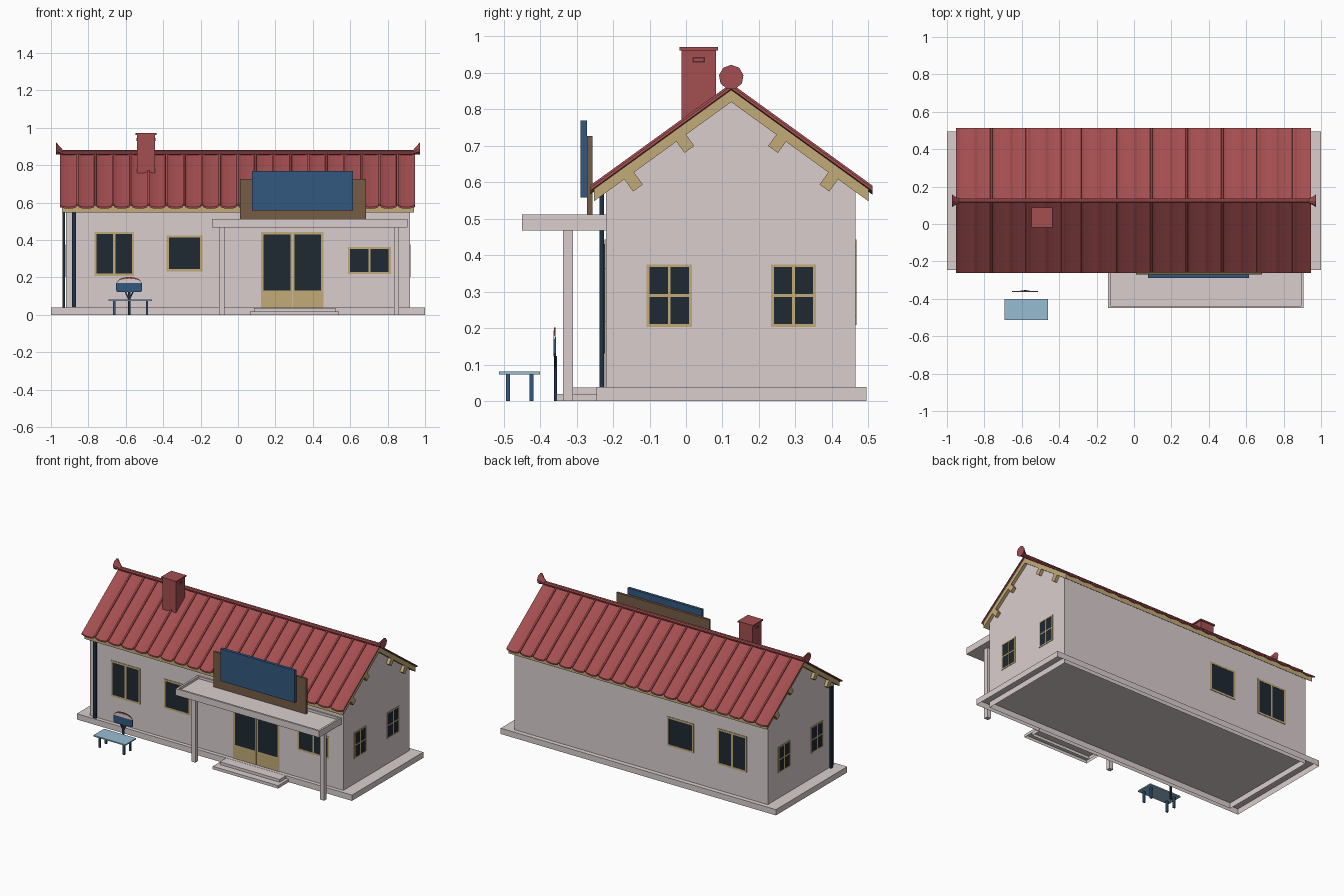
import bpy, bmesh, math
from mathutils import Vector, Matrix

if "Cube" in bpy.data.objects:
    bpy.data.objects.remove(bpy.data.objects["Cube"])


def material(name, r, g, b):
    m = bpy.data.materials.new(name)
    lin = [((c / 255 + 0.055) / 1.055) ** 2.4 for c in (r, g, b)]
    m.diffuse_color = (*lin, 1)
    m.use_nodes = True
    m.node_tree.nodes["Principled BSDF"].inputs["Base Color"].default_value = m.diffuse_color
    return m


STONE = material("pale stone", 218, 206, 206)
RED = material("tile red", 164, 78, 80)
TAN = material("tan wood", 194, 171, 120)
GLASS = material("dark glass", 30, 40, 50)
BLUE = material("sign blue", 50, 88, 126)
BROWN = material("brown board", 118, 92, 69)
SKY = material("light blue", 150, 189, 211)
NAVY = material("navy pipe", 30, 48, 70)
MAROON = material("dark slot", 90, 40, 44)


def finish(name, bm, mat, open_bottom=False):
    bmesh.ops.recalc_face_normals(bm, faces=bm.faces)
    if open_bottom:
        bmesh.ops.delete(bm, geom=[f for f in bm.faces if f.normal.z < -0.9], context="FACES")
    me = bpy.data.meshes.new(name)
    bm.to_mesh(me)
    bm.free()
    me.materials.append(mat)
    ob = bpy.data.objects.new(name, me)
    bpy.context.collection.objects.link(ob)
    return ob


def add_box(bm, x0, x1, y0, y1, z0, z1):
    mid = Vector(((x0 + x1) / 2, (y0 + y1) / 2, (z0 + z1) / 2))
    size = (abs(x1 - x0), abs(y1 - y0), abs(z1 - z0), 1)
    bmesh.ops.create_cube(bm, size=1, matrix=Matrix.Translation(mid) @ Matrix.Diagonal(size))


def boxes(name, mat, *dims, open_bottom=False):
    bm = bmesh.new()
    for d in dims:
        add_box(bm, *d)
    return finish(name, bm, mat, open_bottom)


def prism(name, mat, pts, axis, a, b, open_bottom=False):
    """Extrude a profile along x (points are y,z) or y (points are x,z)."""
    bm = bmesh.new()
    place = (lambda p: (a, p[0], p[1])) if axis == "x" else (lambda p: (p[0], a, p[1]))
    f = bm.faces.new([bm.verts.new(place(p)) for p in pts])
    ext = bmesh.ops.extrude_face_region(bm, geom=[f], use_keep_orig=True)["geom"]
    move = Vector((b - a, 0, 0)) if axis == "x" else Vector((0, b - a, 0))
    bmesh.ops.translate(bm, vec=move, verts=[v for v in ext if isinstance(v, bmesh.types.BMVert)])
    return finish(name, bm, mat, open_bottom)


# House dimensions
WX, Y0, Y1, RY, SLOPE = 0.92, -0.22, 0.465, 0.124, 0.723


def roof_z(y, top):
    return top - SLOPE * abs(y - RY)


# Walls with gables, plinth and steps, all open underneath
prism("house_walls", STONE, [(Y0, 0.001), (Y1, 0.001), (Y1, roof_z(Y1, 0.83)), (RY, 0.83),
                             (Y0, roof_z(Y0, 0.83))], "x", -WX, WX, True)
boxes("plinth", STONE, (-1, 1, -0.245, 0.495, 0, 0.038), open_bottom=True)
boxes("steps", STONE, (0.065, 0.54, -0.355, -0.245, 0, 0.019),
      (0.085, 0.52, -0.31, -0.24, 0, 0.037), open_bottom=True)

# Wooden roof underlay
EA, EB = -0.252, 0.50
prism("roof_boards", TAN, [(EA, roof_z(EA, 0.853)), (RY, 0.853), (EB, roof_z(EB, 0.853)),
                           (EB, roof_z(EB, 0.82)), (RY, 0.82), (EA, roof_z(EA, 0.82))],
      "x", -0.94, 0.94)

# Tile roof: sagging panels with narrow ribs between, swept down each slope
panel = [(0.006, 0.009), (0.02, 0.003), (0.0475, 0), (0.075, 0.003), (0.089, 0.009)]
rib = [(0.09, 0.016), (0.1, 0.016)]
xs = [(-0.953 + i * 0.095 + u, h) for i in range(20) for u, h in panel + rib][:-2]
xs = [(-0.953, 0.01)] + xs + [(0.947, 0.01)]
bm = bmesh.new()
for ye in (-0.262, 0.512):
    rows = []
    for y, lift in ((RY, 1), (ye, 1), (ye, 0), (RY, 0)):
        rows.append([bm.verts.new((x, y, roof_z(y, 0.846 + h + lift * 0.009))) for x, h in xs])
    for r in range(3):
        for i in range(len(xs) - 1):
            bm.faces.new((rows[r][i], rows[r][i + 1], rows[r + 1][i + 1], rows[r + 1][i]))
    for i in (0, -1):
        bm.faces.new([row[i] for row in rows])
finish("roof_tiles", bm, RED)

# Ridge cap with flared ends
bm = bmesh.new()


def ring(x, z, r):
    return [bm.verts.new((x, RY + r * math.sin(k * math.tau / 9), z + r * math.cos(k * math.tau / 9)))
            for k in range(9)]


rings = [ring(*s) for s in ((-0.972, 0.888, 0.034), (-0.958, 0.881, 0.024), (-0.935, 0.867, 0.013),
                            (0.935, 0.867, 0.013), (0.958, 0.881, 0.024), (0.972, 0.888, 0.034))]
for p, q in zip(rings, rings[1:]):
    for k in range(9):
        bm.faces.new((p[k], p[k - 1], q[k - 1], q[k]))
bm.faces.new(rings[0])
bm.faces.new(rings[-1])
finish("ridge_cap", bm, RED)

# Purlin ends under the gables
bm = bmesh.new()
ang = math.atan(SLOPE)
for side in (-1, 1):
    for s in (-1, 1):
        for d, drop in ((0.127, 0.807), (0.268, 0.803)):
            m = (Matrix.Translation((side * 0.92, RY + s * d, drop - 0.012 - SLOPE * d + 0.004))
                 @ Matrix.Rotation(-s * ang, 4, "X") @ Matrix.Diagonal((0.04, 0.033, 0.042, 1)))
            bmesh.ops.create_cube(bm, size=1, matrix=m)
finish("purlin_ends", bm, TAN)

# Chimney
boxes("chimney", RED, (-0.541, -0.443, -0.012, 0.082, 0.74, 0.964), (-0.547, -0.437, -0.018, 0.088, 0.962, 0.971))
boxes("chimney_slots", MAROON, (-0.543, -0.441, 0.018, 0.052, 0.929, 0.944))
boxes("chimney_slot_covers", RED, (-0.544, -0.44, 0.022, 0.048, 0.933, 0.940))


# Windows: u runs along the wall; side picks the wall
def on_wall(side, u0, u1, z0, z1, t):
    return {"front": (u0, u1, Y0 - t, Y0 + 0.002, z0, z1),
            "back": (u0, u1, Y1 - 0.002, Y1 + t, z0, z1),
            "right": (WX - 0.002, WX + t, u0, u1, z0, z1),
            "left": (-WX - t, -WX + 0.002, u0, u1, z0, z1)}[side]


def window(name, side, u0, u1, z0, z1, cols=1, rows=1, w=0.012):
    boxes(name + "_glass", GLASS, on_wall(side, u0 + 0.002, u1 - 0.002, z0 + 0.002, z1 - 0.002, 0.0015))
    bars = [(u0, u0 + w, z0, z1), (u1 - w, u1, z0, z1),
            (u0 + w, u1 - w, z0, z0 + w), (u0 + w, u1 - w, z1 - w, z1)]
    if cols == 2:
        c = (u0 + u1) / 2
        bars.append((c - w / 2, c + w / 2, z0 + w, z1 - w))
    if rows == 2:
        c = (z0 + z1) / 2
        bars.append((u0 + w, u1 - w, c - w / 2, c + w / 2))
    boxes(name + "_frame", TAN, *[on_wall(side, *b, 0.003) for b in bars])


for side in ("front", "back"):
    window(side + "_double_window", side, -0.768, -0.555, 0.208, 0.443, cols=2)
    window(side + "_single_window", side, -0.382, -0.19, 0.232, 0.424)
window("front_low_window", "front", 0.588, 0.817, 0.217, 0.363, cols=2)
for side in ("left", "right"):
    for i, u in enumerate((-0.108, 0.233)):
        window(f"{side}_window_{i + 1}", side, u, u + 0.124, 0.203, 0.375, 2, 2, 0.008)

# Double door
boxes("door_leaves", TAN, (0.122, 0.2885, Y0 - 0.004, Y0, 0.036, 0.443),
      (0.2915, 0.457, Y0 - 0.004, Y0, 0.036, 0.443))
boxes("door_glass", GLASS, *[(x, x + 0.143, Y0 - 0.006, Y0, 0.13, 0.43) for x in (0.137, 0.302)])

# Porch canopy with sunken top, and posts
bm = bmesh.new()
add_box(bm, -0.138, 0.905, -0.45, -0.215, 0.468, 0.511)
top = max(bm.faces, key=lambda f: f.calc_center_median().z)
bmesh.ops.inset_region(bm, faces=[top], thickness=0.018)
bmesh.ops.translate(bm, vec=(0, 0, -0.016),
                    verts=bmesh.ops.extrude_discrete_faces(bm, faces=[top])["faces"][0].verts[:])
finish("porch_canopy", bm, STONE)
boxes("porch_posts", STONE, *[(x, x + 0.028, -0.338, -0.31, 0, 0.47) for x in (-0.101, 0.834)])

# Sign boards above the porch
boxes("sign_backing", BROWN, (0.01, 0.685, -0.271, -0.256, 0.495, 0.727))
boxes("sign_panel", BLUE, (0.075, 0.615, -0.29, -0.271, 0.558, 0.77))

# Drain pipes either side of the front left corner
boxes("drain_pipes", NAVY, (-0.937, -0.925, -0.19, -0.168, 0.037, 0.57),
      (-0.888, -0.866, -0.237, -0.225, 0.037, 0.57))

# Table
boxes("table_top", SKY, (-0.692, -0.46, -0.513, -0.401, 0.073, 0.081))
boxes("table_legs", BLUE, *[(x, x + 0.013, y, y + 0.011, 0, 0.074)
                            for x in (-0.669, -0.493) for y in (-0.494, -0.429)])

# Standing sign: blue lower half, pale arc, red crown
CX = -0.582


def arc(rx, z, h, n=10):
    return [(CX + rx * math.cos(math.pi * k / n), z + h * math.sin(math.pi * k / n)) for k in range(n + 1)]


prism("stand_sign_lower", BLUE, [(CX - 0.07, 0.17), (CX - 0.07, 0.13), (CX - 0.063, 0.122),
                                 (CX + 0.063, 0.122), (CX + 0.07, 0.13), (CX + 0.07, 0.17),
                                 (CX, 0.176)], "y", -0.363, -0.357)
prism("stand_sign_arc", STONE, arc(0.067, 0.17, 0.023), "y", -0.3635, -0.3575)
prism("stand_sign_crown", RED, arc(0.062, 0.176, 0.026), "y", -0.362, -0.358)
boxes("stand_post", NAVY, (CX - 0.006, CX + 0.006, -0.362, -0.354, 0, 0.124))
for s in (-1, 1):
    prism("stand_bracket", NAVY, [(CX, 0.085), (CX + s * 0.016, 0.122), (CX + s * 0.024, 0.122),
                                  (CX + s * 0.004, 0.08)], "y", -0.361, -0.356)
